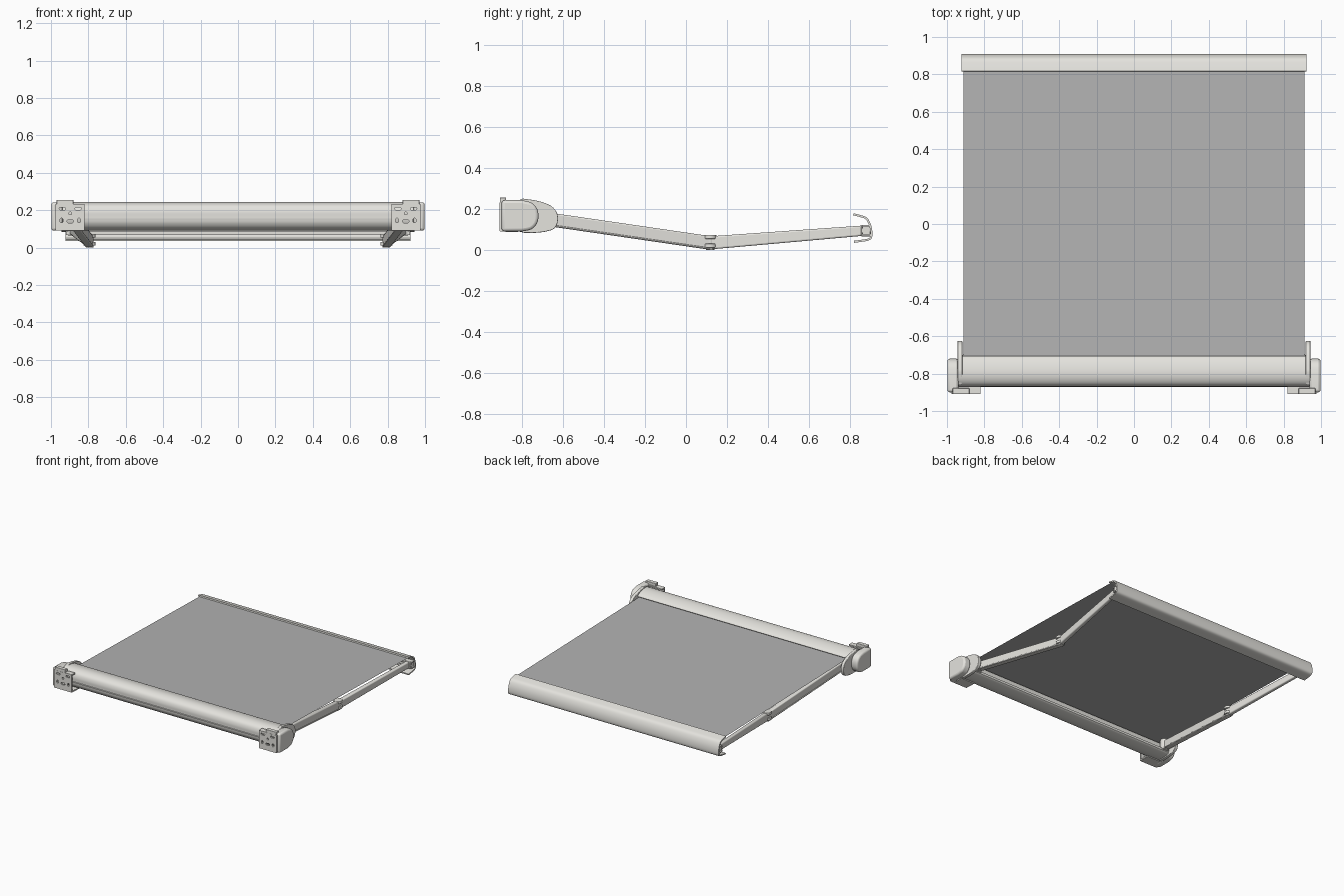
import bpy, bmesh, math
from mathutils import Vector, Matrix

if "Cube" in bpy.data.objects:
    bpy.data.objects.remove(bpy.data.objects["Cube"])


def material(name, rgb):
    m = bpy.data.materials.new(name)
    m.diffuse_color = (*rgb, 1)
    m.use_nodes = True
    m.node_tree.nodes["Principled BSDF"].inputs["Base Color"].default_value = m.diffuse_color
    return m


FRAME = material("warm_white", (0.78, 0.77, 0.73))
CLOTH = material("grey_cloth", (0.45, 0.45, 0.45))


def finish(name, bm, mat=FRAME, bevel=0):
    bmesh.ops.recalc_face_normals(bm, faces=bm.faces)
    me = bpy.data.meshes.new(name)
    bm.to_mesh(me)
    bm.free()
    ob = bpy.data.objects.new(name, me)
    bpy.context.collection.objects.link(ob)
    me.materials.append(mat)
    if bevel:
        b = ob.modifiers.new("bevel", 'BEVEL')
        b.width, b.segments, b.limit_method = bevel, 3, 'ANGLE'
        b.angle_limit = math.radians(50)
    return ob


def smooth_line(pts, n=4):
    """Catmull-Rom curve through 2D points."""
    p = [Vector(q) for q in pts]
    p = [2 * p[0] - p[1]] + p + [2 * p[-1] - p[-2]]
    out = []
    for i in range(1, len(p) - 2):
        a, b, c, d = p[i - 1:i + 3]
        for k in range(n):
            t = k / n
            out.append(0.5 * (2 * b + (c - a) * t + (2 * a - 5 * b + 4 * c - d) * t * t
                              + (3 * b - a - 3 * c + d) * t ** 3))
    return out + [p[-2]]


def shell(line, t):
    """Closed wall profile of thickness t to the right of the line."""
    inner = []
    for i, q in enumerate(line):
        d = (line[min(i + 1, len(line) - 1)] - line[max(i - 1, 0)]).normalized()
        inner.append(q + Vector((d.y, -d.x)) * t)
    return list(line) + inner[::-1]


def extrude(name, profile, x0, x1, bevel=0):
    """Extrude a (y, z) profile along x."""
    bm = bmesh.new()
    f = bm.faces.new([bm.verts.new((x0, q[0], q[1])) for q in profile])
    r = bmesh.ops.extrude_face_region(bm, geom=[f])
    bmesh.ops.translate(bm, verts=[v for v in r["geom"] if isinstance(v, bmesh.types.BMVert)],
                        vec=(x1 - x0, 0, 0))
    return finish(name, bm, bevel=bevel)


def box(name, lo, hi, bevel=0):
    return extrude(name, [(lo[1], lo[2]), (hi[1], lo[2]), (hi[1], hi[2]), (lo[1], hi[2])],
                   lo[0], hi[0], bevel)


def cylinder(name, centre, r, h, axis='Z', bevel=0):
    bm = bmesh.new()
    rot = Matrix.Rotation(math.pi / 2, 4, 'Y') if axis == 'X' else Matrix()
    bmesh.ops.create_cone(bm, cap_ends=True, segments=32, radius1=r, radius2=r, depth=h,
                          matrix=Matrix.Translation(centre) @ rot)
    return finish(name, bm, bevel=bevel)


def beam(name, a, b, wa, ha, wb, hb):
    """Tapered arm tube with vertical ends and soft edges."""
    bm = bmesh.new()
    rings = []
    for c, w, h in ((a, wa, ha), (b, wb, hb)):
        rings.append([bm.verts.new((c[0] + sx * w / 2, c[1], c[2] + sz * h / 2))
                      for sx, sz in ((-1, -1), (1, -1), (1, 1), (-1, 1))])
    for i in range(4):
        j = (i + 1) % 4
        bm.faces.new((rings[0][i], rings[0][j], rings[1][j], rings[1][i]))
    bm.faces.new(rings[0])
    bm.faces.new(rings[1])
    return finish(name, bm, bevel=0.008)


def slot(cx, cz, w, h, n=8):
    """Rounded slot outline."""
    r = min(w, h) / 2
    pts = []
    for k in range(4 * n):
        a = 2 * math.pi * (k + .5) / (4 * n)
        pts.append((cx + r * math.cos(a) + math.copysign(w / 2 - r, math.cos(a)),
                    cz + r * math.sin(a) + math.copysign(h / 2 - r, math.sin(a))))
    return pts


def holed_plate(name, outlines, y, t):
    """Filled 2D curve with holes, stood up in the xz plane."""
    cu = bpy.data.curves.new(name, 'CURVE')
    cu.dimensions, cu.fill_mode, cu.extrude = '2D', 'BOTH', t / 2
    for o in outlines:
        s = cu.splines.new('POLY')
        s.points.add(len(o) - 1)
        for p, q in zip(s.points, o):
            p.co = (q[0], q[1], 0, 1)
        s.use_cyclic_u = True
    tmp = bpy.data.objects.new(name + "_curve", cu)
    bpy.context.collection.objects.link(tmp)
    dg = bpy.context.evaluated_depsgraph_get()
    me = bpy.data.meshes.new_from_object(tmp.evaluated_get(dg))
    bm = bmesh.new()
    bm.from_mesh(me)
    bpy.data.objects.remove(tmp)
    bmesh.ops.remove_doubles(bm, verts=bm.verts, dist=1e-5)
    bm.transform(Matrix.Translation((0, y, 0)) @ Matrix.Rotation(math.pi / 2, 4, 'X'))
    return finish(name, bm)


# cassette: upper hood, lower tray, wall behind the groove, fabric roller
hood = smooth_line([(-.87, .166), (-.869, .195), (-.857, .222), (-.83, .238), (-.795, .243),
                    (-.755, .237), (-.72, .224), (-.705, .21)])
extrude("cassette_hood", shell(hood, .009), -.94, .94)
tray = smooth_line([(-.703, .122), (-.708, .1), (-.76, .091), (-.81, .093), (-.845, .106),
                    (-.864, .13), (-.87, .155)])
extrude("cassette_tray", shell(tray, .009), -.94, .94)
box("cassette_groove", (-.94, -.863, .14), (.94, -.855, .185))
cylinder("fabric_roller", (0, -.785, .158), .045, 1.86, 'X')

# fabric sheet
bm = bmesh.new()
bm.faces.new([bm.verts.new(c) for c in ((-.912, -.78, .203), (.912, -.78, .203),
                                        (.912, .835, .166), (-.912, .835, .166))])
finish("fabric", bm, CLOTH)

# front bar: curved outer skin, inner rail
bar = smooth_line([(.818, .178), (.85, .17), (.882, .158), (.9, .13), (.909, .095),
                   (.908, .06), (.89, .045), (.85, .038), (.82, .034)])
extrude("front_bar", shell(bar, .01), -.922, .922)
for z in (.072, .118):
    box("front_bar_rail", (-.92, .862, z - .004), (.92, .902, z + .004))
for z0, z1 in ((.072, .085), (.105, .118)):
    box("front_bar_lip", (-.92, .858, z0), (.92, .864, z1))

cap = [(-.9, .09)] + smooth_line([(-.8, .09), (-.755, .1), (-.728, .128), (-.72, .165),
                                  (-.728, .203), (-.755, .23), (-.8, .242)]) + [(-.9, .242)]
plate = [(-.86, .1)] + smooth_line([(-.79, .083), (-.735, .083), (-.68, .09), (-.642, .105),
                                    (-.626, .14), (-.63, .18), (-.66, .215), (-.72, .238),
                                    (-.795, .25)]) + [(-.86, .225)]

for s, side in ((-1, "left"), (1, "right")):
    # cassette ends
    extrude(side + "_end_cap", cap, s * .938, s * .998, .014)
    extrude(side + "_shoulder_plate", plate, s * .918, s * .943, .004)

    # wall bracket
    outline = [(s * .82, .092), (s * .975, .092), (s * .975, .23), (s * .82, .23)]
    holes = [slot(s * (.897 + dx), z, w, h) for dx, z, w, h in
             ((-.042, .208, .034, .014), (.042, .208, .034, .014), (0, .183, .015, .015),
              (0, .14, .034, .016), (-.047, .145, .016, .024), (.047, .145, .016, .024))]
    holed_plate(side + "_bracket_plate", [outline] + holes, -.904, .012)
    for z in (.09, .222):
        box(side + "_bracket_flange", (s * .82, -.909, z), (s * .975, -.868, z + .01))
    box(side + "_bracket_hook", (s * .88, -.909, .228), (s * .97, -.878, .255), .003)
    box(side + "_bracket_foot", (s * .82, -.88, .088), (s * .94, -.82, .097))

    # folding arm
    shoulder, elbow, wrist = Vector((s * .885, -.71, .155)), Vector((s * .793, .118, .034)), \
        Vector((s * .885, .872, .094))
    beam(side + "_upper_arm", shoulder, elbow, .036, .066, .036, .066)
    beam(side + "_forearm", elbow, wrist, .034, .064, .03, .05)
    low = Vector((0, 0, -.029))
    beam(side + "_arm_rib", shoulder + low, elbow + low, .044, .01, .044, .01)
    cylinder(side + "_shoulder_pivot", shoulder, .032, .085, bevel=.004)
    for z in (.063, .02):
        cylinder(side + "_elbow_lug", (elbow.x, elbow.y, z), .032, .02, bevel=.003)
    cylinder(side + "_elbow_pin", elbow, .02, .068)
    box(side + "_wrist_block", (s * .865, .855, .065), (s * .91, .9, .122), .004)

# smooth shading with crisp edges
for ob in bpy.context.collection.objects:
    ob.select_set(True)
    bpy.context.view_layer.objects.active = ob
bpy.ops.object.shade_smooth_by_angle(angle=math.radians(35))
